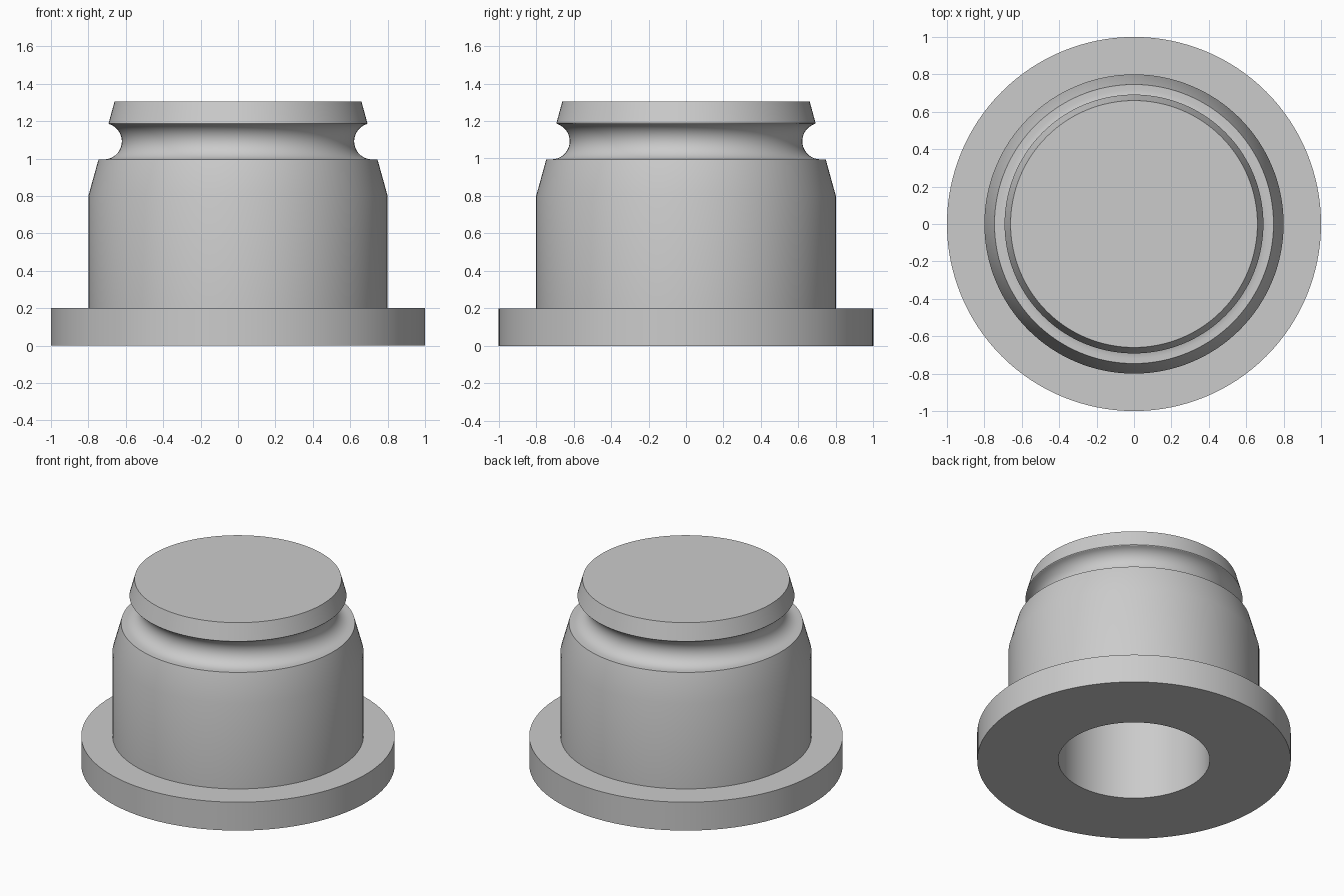
import bpy, bmesh, math

if "Cube" in bpy.data.objects:
    bpy.data.objects.remove(bpy.data.objects["Cube"])

SIDES = 128

grey = bpy.data.materials.new("light grey")
grey.diffuse_color = (0.6, 0.6, 0.6, 1)
grey.use_nodes = True
grey.node_tree.nodes["Principled BSDF"].inputs["Base Color"].default_value = grey.diffuse_color


def lathe(name, profile, material):
    """Spin an (r, z) profile round the z axis; r = 0 ends close to a point."""
    bm = bmesh.new()
    rings = []
    for r, z in profile:
        rings.append([bm.verts.new((r * math.cos(2 * math.pi * i / SIDES),
                                    r * math.sin(2 * math.pi * i / SIDES), z))
                      for i in range(SIDES)])
    for low, high in zip(rings, rings[1:]):
        for i in range(SIDES):
            j = (i + 1) % SIDES
            bm.faces.new((low[i], low[j], high[j], high[i]))
    # flat caps: ceiling of the bore and top of the head
    bm.faces.new(list(reversed(rings[0])))
    bm.faces.new(rings[-1])
    bmesh.ops.recalc_face_normals(bm, faces=bm.faces)
    mesh = bpy.data.meshes.new(name)
    bm.to_mesh(mesh)
    bm.free()
    mesh.materials.append(material)
    obj = bpy.data.objects.new(name, mesh)
    bpy.context.collection.objects.link(obj)
    bpy.context.view_layer.objects.active = obj
    obj.select_set(True)
    bpy.ops.object.shade_smooth_by_angle(angle=math.radians(30))
    return obj


# blind bore, flange, straight body and tapered shoulder
profile = [(0.483, 1.1), (0.483, 0), (1, 0), (1, 0.2), (0.8, 0.2),
           (0.8, 0.8), (0.746, 0.995)]

# round groove under the head
groove_r, groove_x, groove_z = 0.097, 0.718, 1.092
for k in range(17):
    a = math.radians(270 - k * (163 / 16))
    profile.append((groove_x + groove_r * math.cos(a),
                    groove_z + groove_r * math.sin(a)))

# tapered head
profile += [(0.692, 1.188), (0.66, 1.305)]

lathe("flanged_plug", profile, grey)
